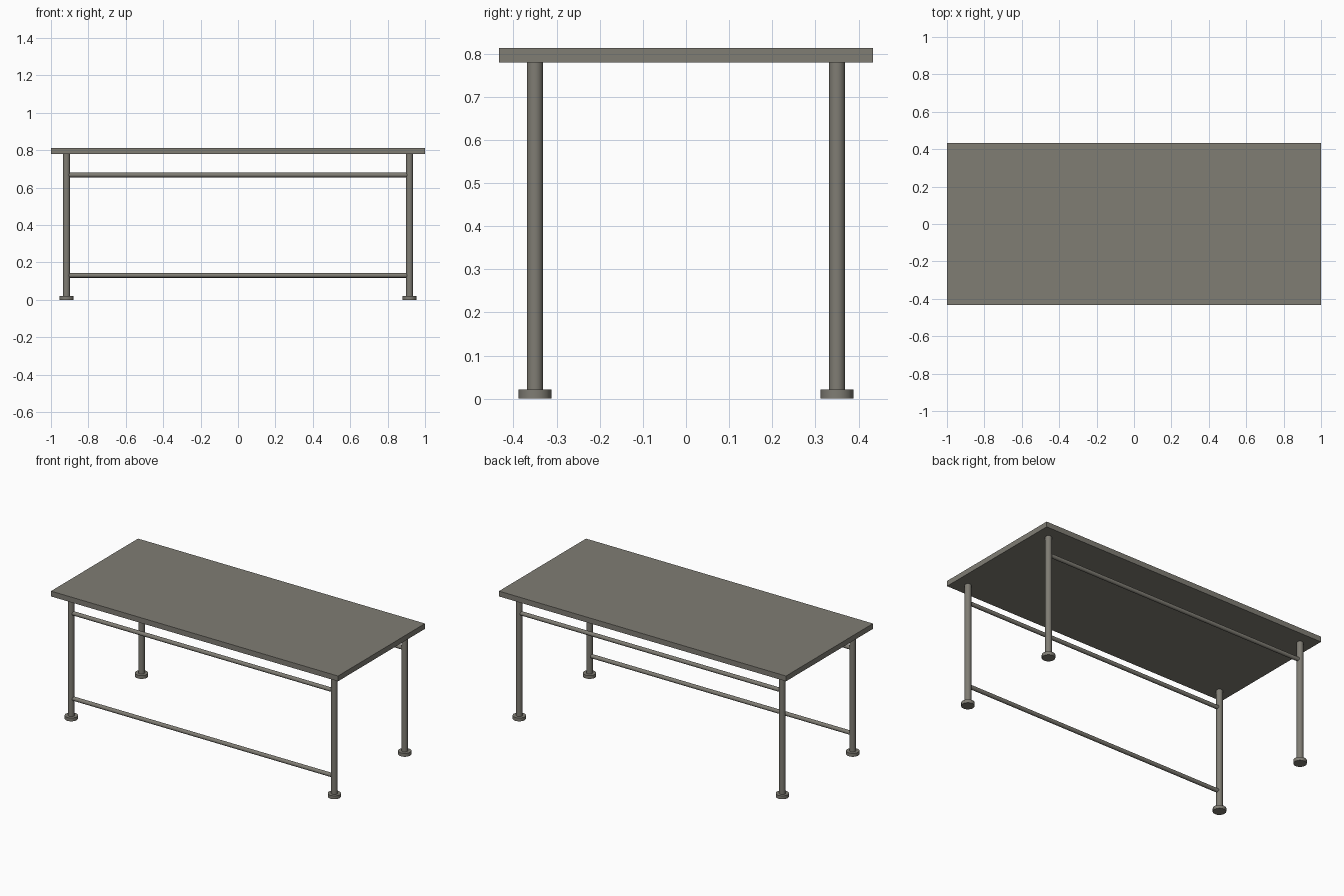
import bpy
import math

if "Cube" in bpy.data.objects:
    bpy.data.objects.remove(bpy.data.objects["Cube"])

mat = bpy.data.materials.new("warm grey")
mat.diffuse_color = (0.215, 0.205, 0.175, 1)
mat.use_nodes = True
mat.node_tree.nodes["Principled BSDF"].inputs["Base Color"].default_value = mat.diffuse_color

LEG_X, LEG_Y = 0.917, 0.35
TOP_BOTTOM, TOP = 0.779, 0.8125


def finish(obj, name):
    obj.name = name
    obj.data.materials.append(mat)
    return obj


def cylinder(name, radius, depth, loc, sides=16, rot=(0, 0, 0)):
    bpy.ops.mesh.primitive_cylinder_add(vertices=sides, radius=radius, depth=depth,
                                        location=loc, rotation=rot)
    bpy.ops.object.shade_smooth_by_angle(angle=math.radians(40))
    return finish(bpy.context.object, name)


# Tabletop
bpy.ops.mesh.primitive_cube_add(size=1, location=(0, 0, (TOP + TOP_BOTTOM) / 2))
top = finish(bpy.context.object, "tabletop")
top.scale = (2, 0.866, TOP - TOP_BOTTOM)

# Legs with round feet
for sx, side in ((-1, "left"), (1, "right")):
    for sy, end in ((-1, "front"), (1, "back")):
        x, y = sx * LEG_X, sy * LEG_Y
        cylinder(f"{end}_{side}_leg", 0.0188, TOP_BOTTOM - 0.01,
                 (x, y, (TOP_BOTTOM + 0.01) / 2))
        cylinder(f"{end}_{side}_foot", 0.038, 0.021, (x, y, 0.0105))


# Long rails: two upper ones, one lower at the front
for name, y, z in (("front_upper_rail", -LEG_Y, 0.667),
                   ("back_upper_rail", LEG_Y, 0.667),
                   ("front_lower_rail", -LEG_Y, 0.13)):
    cylinder(name, 0.0125, 2 * LEG_X, (0, y, z), rot=(0, math.pi / 2, 0))
